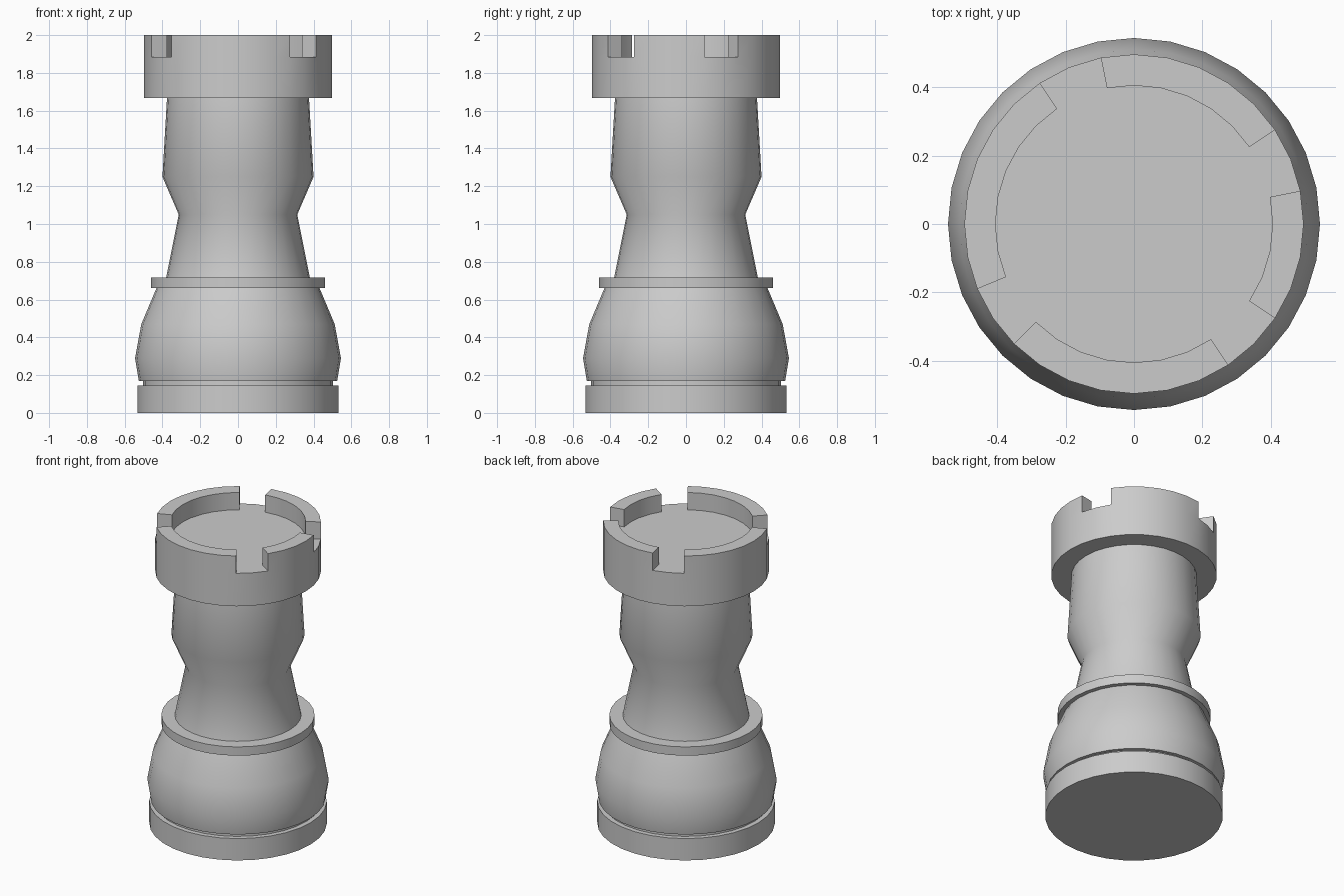
import bpy, bmesh
from math import cos, sin, tau, radians

if "Cube" in bpy.data.objects:
    bpy.data.objects.remove(bpy.data.objects["Cube"])

SIDES = 32
FLOOR, TOP = 1.885, 2.0

# Silhouette from bottom to battlement floor: (radius, height)
PROFILE = [
    (0.533, 0.0), (0.533, 0.145),                                # foot
    (0.502, 0.145), (0.502, 0.168),                              # groove
    (0.525, 0.168), (0.545, 0.29), (0.512, 0.47), (0.432, 0.66),  # bulge
    (0.46, 0.66), (0.46, 0.718),                                 # collar
    (0.38, 0.718), (0.314, 1.05), (0.40, 1.25), (0.376, 1.667),   # waist
    (0.497, 1.667), (0.497, FLOOR),                              # head
    (0.406, FLOOR),                                              # inner floor edge
]

bm = bmesh.new()


def ring(r, z):
    return [bm.verts.new((r * cos(tau * i / SIDES), r * sin(tau * i / SIDES), z))
            for i in range(SIDES)]


def bridge(a, b):
    return [bm.faces.new((a[i], a[(i + 1) % SIDES], b[(i + 1) % SIDES], b[i]))
            for i in range(SIDES)]


# Turned body, closed at the bottom and at the battlement floor
rings = [ring(r, z) for r, z in PROFILE]
for lower, upper in zip(rings, rings[1:]):
    rim = bridge(lower, upper)
bm.faces.new(rings[0][::-1])
bm.faces.new(rings[-1])

# Battlements: raise the rim everywhere except the four two-segment gaps
gaps = {1, 2, 9, 10, 18, 19, 27, 28}
walls = [f for i, f in enumerate(rim) if i not in gaps]
raised = bmesh.ops.extrude_face_region(bm, geom=walls)["geom"]
bmesh.ops.translate(bm, vec=(0, 0, TOP - FLOOR),
                    verts=[g for g in raised if isinstance(g, bmesh.types.BMVert)])
bmesh.ops.delete(bm, geom=[f for f in walls if f.is_valid], context='FACES_ONLY')
bmesh.ops.recalc_face_normals(bm, faces=bm.faces[:])

mesh = bpy.data.meshes.new("castle_tower")
bm.to_mesh(mesh)
bm.free()
tower = bpy.data.objects.new("castle_tower", mesh)
bpy.context.collection.objects.link(tower)
bpy.context.view_layer.objects.active = tower
tower.select_set(True)
bpy.ops.object.shade_smooth_by_angle(angle=radians(40))
